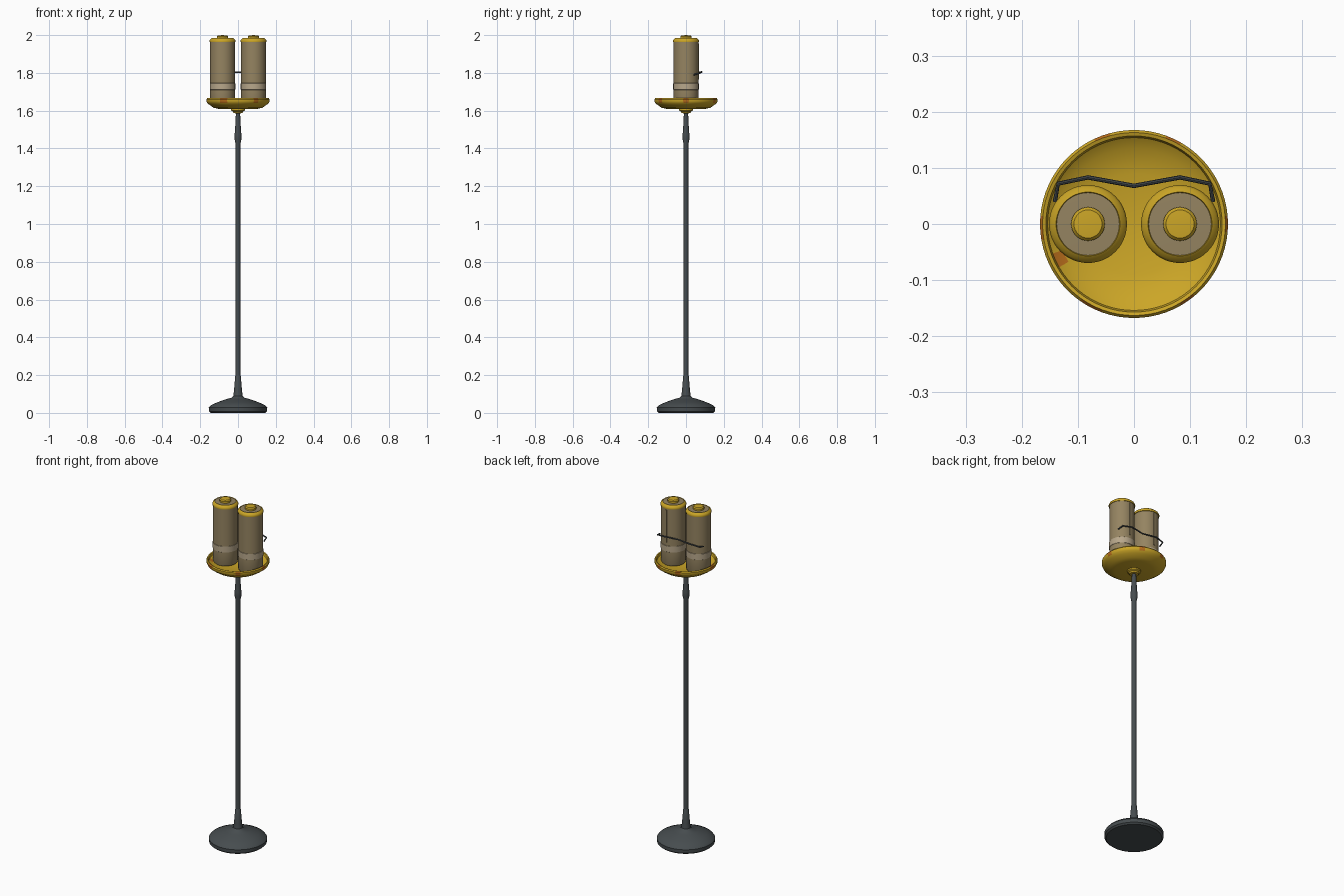
import bpy, bmesh, math
from mathutils import Vector

if "Cube" in bpy.data.objects:
    bpy.data.objects.remove(bpy.data.objects["Cube"])


def mat(name, rgb):
    m = bpy.data.materials.new(name)
    m.diffuse_color = (*rgb, 1)
    m.use_nodes = True
    m.node_tree.nodes["Principled BSDF"].inputs["Base Color"].default_value = m.diffuse_color
    return m


iron = mat("dark iron", (0.062, 0.073, 0.078))
yellow = mat("mustard yellow", (0.60, 0.38, 0.02))
tan = mat("khaki", (0.30, 0.23, 0.12))
pale = mat("pale band", (0.48, 0.39, 0.26))
rust = mat("orange rust", (0.50, 0.16, 0.012))


def lathe(name, profile, mats, segs=48, loc=(0, 0, 0), rule=None, angle=35):
    """Revolve (radius, z) points around z; rule(centre) gives material index."""
    bm = bmesh.new()
    rings = []
    for r, z in profile:
        if r == 0:
            rings.append([bm.verts.new((0, 0, z))] * segs)
        else:
            rings.append([bm.verts.new((r * math.cos(2 * math.pi * i / segs),
                                        r * math.sin(2 * math.pi * i / segs), z))
                          for i in range(segs)])
    for a, b in zip(rings, rings[1:]):
        for i in range(segs):
            j = (i + 1) % segs
            vs = list(dict.fromkeys((a[i], a[j], b[j], b[i])))
            bm.faces.new(vs)
    bmesh.ops.recalc_face_normals(bm, faces=bm.faces)
    if rule:
        for f in bm.faces:
            f.material_index = rule(f.calc_center_median())
    return finish(name, bm, mats, loc, angle)


def finish(name, bm, mats, loc=(0, 0, 0), angle=35):
    me = bpy.data.meshes.new(name)
    bm.to_mesh(me)
    bm.free()
    for m in mats:
        me.materials.append(m)
    ob = bpy.data.objects.new(name, me)
    ob.location = loc
    bpy.context.collection.objects.link(ob)
    bpy.ops.object.select_all(action='DESELECT')
    ob.select_set(True)
    bpy.context.view_layer.objects.active = ob
    bpy.ops.object.shade_smooth_by_angle(angle=math.radians(angle))
    return ob


# Weighted foot with its flared collar
lathe("base", [(0, 0), (0.145, 0), (0.154, 0.008), (0.155, 0.028), (0.145, 0.04),
               (0.11, 0.056), (0.065, 0.072), (0.035, 0.08), (0.025, 0.09),
               (0.021, 0.12), (0.015, 0.195), (0.012, 0.2), (0, 0.2)], [iron])

# Pole with the swelling joint and tapered neck
lathe("pole", [(0, 0.19), (0.0125, 0.19), (0.0125, 1.42), (0.0185, 1.45), (0.0185, 1.475),
               (0.016, 1.49), (0.011, 1.59), (0, 1.59)], [iron], segs=24)

# Hub under the dish
lathe("hub", [(0, 1.585), (0.024, 1.587), (0.027, 1.595), (0.036, 1.6),
              (0.036, 1.613), (0, 1.613)], [yellow], segs=32)


# Shallow dish with worn patches around its lip
def worn(c):
    r, a = math.hypot(c.x, c.y), math.degrees(math.atan2(c.y, c.x)) % 360
    if c.z > 1.642 and r > 0.16:
        for mid, half in ((65, 6), (0, 5), (184, 7), (243, 9), (304, 4), (110, 4)):
            if abs((a - mid + 180) % 360 - 180) < half:
                return 1
    if c.z > 1.625 and 0.135 < r < 0.155 and abs(a - 207) < 5:
        return 1
    return 0


lathe("dish", [(0, 1.607), (0.10, 1.609), (0.128, 1.615), (0.15, 1.63), (0.163, 1.64),
               (0.1675, 1.65), (0.1675, 1.66), (0.163, 1.666), (0.157, 1.664),
               (0.154, 1.652), (0.135, 1.638), (0.09, 1.626), (0, 1.62)],
      [yellow, rust], segs=72, rule=worn)

# Two canisters, each with body, cap ring and knob
for side, x in (("left", -0.082), ("right", 0.082)):
    lathe(side + "_canister",
          [(0, 1.63), (0.064, 1.63), (0.066, 1.635), (0.066, 1.71), (0.0675, 1.711),
           (0.0675, 1.745), (0.066, 1.746), (0.066, 1.972), (0.057, 1.981), (0, 1.983)],
          [tan, pale], loc=(x, 0, 0),
          rule=lambda c: 1 if 1.7102 < c.z < 1.7458 else 0)
    lathe(side + "_cap_ring",
          [(0.064, 1.962), (0.0685, 1.963), (0.0695, 1.969), (0.066, 1.977),
           (0.057, 1.984), (0.055, 1.979), (0.064, 1.962)],
          [yellow], loc=(x, 0, 0))
    lathe(side + "_knob", [(0, 1.975), (0.03, 1.975), (0.03, 1.992), (0.025, 1.998), (0, 2.0)],
          [yellow], segs=32, loc=(x, 0, 0))
    # Raised seam strip on the back
    bm = bmesh.new()
    bmesh.ops.create_cube(bm, size=1)
    bmesh.ops.scale(bm, vec=(0.008, 0.006, 0.19), verts=bm.verts)
    finish(side + "_seam", bm, [tan], (x, 0.066, 1.86))

# Bent wire holding the canisters from behind
half = [(0.141, 0.04, 1.79), (0.135, 0.072, 1.798), (0.082, 0.083, 1.805)]
pts = half + [(0, 0.068, 1.803)] + [(-x, y, z) for x, y, z in reversed(half)]
bm = bmesh.new()
rings = []
for i, p in enumerate(pts):
    t = Vector(pts[min(i + 1, len(pts) - 1)]) - Vector(pts[max(i - 1, 0)])
    u = t.cross(Vector((0, 0, 1))).normalized()
    w = u.cross(t).normalized()
    rings.append([bm.verts.new(Vector(p) + 0.004 * (u * math.cos(k * math.pi / 4)
                                                    + w * math.sin(k * math.pi / 4)))
                  for k in range(8)])
for a, b in zip(rings, rings[1:]):
    for k in range(8):
        bm.faces.new((a[k], a[(k + 1) % 8], b[(k + 1) % 8], b[k]))
bm.faces.new(rings[0])
bm.faces.new(rings[-1])
bmesh.ops.recalc_face_normals(bm, faces=bm.faces)
finish("wire_strap", bm, [iron])
